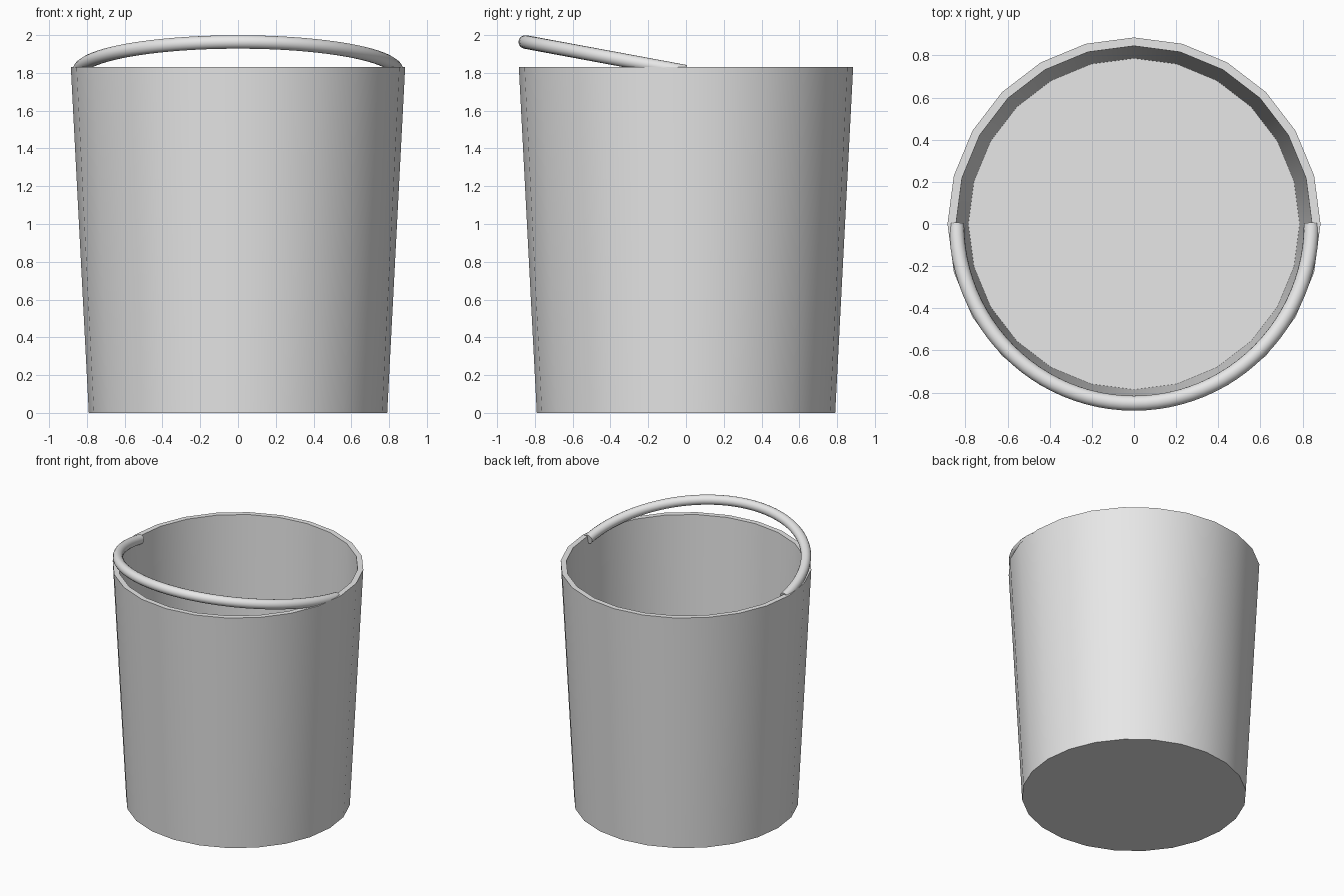
import bpy, bmesh, math
from mathutils import Vector

cube = bpy.data.objects.get("Cube")
if cube:
    bpy.data.objects.remove(cube, do_unlink=True)

grey = bpy.data.materials.new("light grey")
grey.use_nodes = True
grey.diffuse_color = (0.8, 0.8, 0.8, 1)
grey.node_tree.nodes["Principled BSDF"].inputs["Base Color"].default_value = (0.8, 0.8, 0.8, 1)


def finish(name, bm):
    """Turn a bmesh into a smooth shaded grey object."""
    bmesh.ops.recalc_face_normals(bm, faces=bm.faces)
    mesh = bpy.data.meshes.new(name)
    bm.to_mesh(mesh)
    bm.free()
    mesh.materials.append(grey)
    obj = bpy.data.objects.new(name, mesh)
    bpy.context.collection.objects.link(obj)
    bpy.ops.object.select_all(action='DESELECT')
    obj.select_set(True)
    bpy.context.view_layer.objects.active = obj
    bpy.ops.object.shade_smooth_by_angle(angle=math.radians(35))
    return obj


def loft(bm, rings):
    """Skin a list of closed point rings and cap both ends."""
    loops = [[bm.verts.new(p) for p in ring] for ring in rings]
    for a, b in zip(loops, loops[1:]):
        for i in range(len(a)):
            j = (i + 1) % len(a)
            bm.faces.new((a[i], a[j], b[j], b[i]))
    bm.faces.new(loops[0])
    bm.faces.new(loops[-1])


def circle(radius, z, sides=24):
    angles = [math.tau * i / sides for i in range(sides)]
    return [Vector((radius * math.cos(a), radius * math.sin(a), z)) for a in angles]


# Bucket: outer wall, flat rim, inner wall tapering onto a thin floor
bm = bmesh.new()
profile = [(0.79, 0), (0.885, 1.83), (0.845, 1.83), (0.786, 0.005)]
loft(bm, [circle(r, z) for r, z in profile])
finish("bucket", bm)

# Handle: half loop of round rod, tilted up towards the front
bm = bmesh.new()
half_width, reach, rod = 0.842, 0.865, 0.036
tilt = math.radians(10.5)
forward = Vector((0, -math.cos(tilt), math.sin(tilt)))
up = Vector((0, math.sin(tilt), math.cos(tilt)))
pivot = Vector((0, 0, 1.806))
rings = []
steps = 48
for i in range(steps + 1):
    t = math.pi * i / steps
    centre = pivot + Vector((half_width * math.cos(t), 0, 0)) + forward * reach * math.sin(t)
    out = Vector((reach * math.cos(t), 0, 0)) + forward * half_width * math.sin(t)
    out.normalize()
    rings.append([centre + out * p.x + up * p.y for p in circle(rod, 0, 16)])
loft(bm, rings)
finish("handle", bm)
